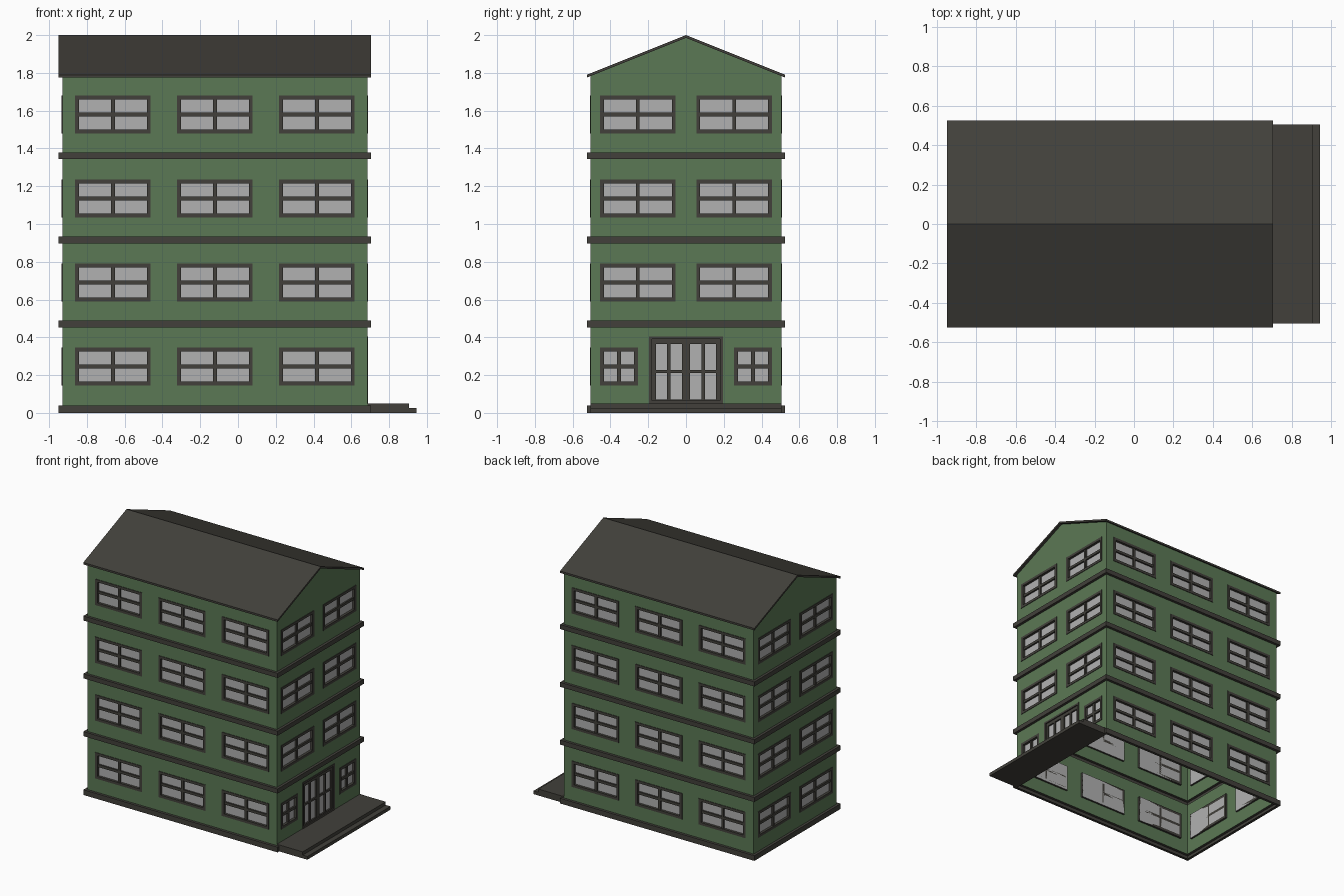
import bpy, bmesh
from mathutils import Vector

if "Cube" in bpy.data.objects:
    bpy.data.objects.remove(bpy.data.objects["Cube"])

X0, X1, Y = -0.93, 0.685, 0.505      # wall faces
XC, HX = (X0 + X1) / 2, (X1 - X0) / 2
LIP, PITCH, EAVE = 0.02, 0.445, 1.783


def material(name, rgb):
    m = bpy.data.materials.new(name)
    m.diffuse_color = (*rgb, 1)
    m.use_nodes = True
    m.node_tree.nodes["Principled BSDF"].inputs["Base Color"].default_value = m.diffuse_color
    return m


GREEN = material("green_wall", (0.105, 0.19, 0.09))
DARK = material("dark_trim", (0.054, 0.051, 0.043))
GLASS = material("pale_glass", (0.44, 0.44, 0.44))


def finish(name, bm, mat):
    me = bpy.data.meshes.new(name)
    bm.to_mesh(me)
    bm.free()
    me.materials.append(mat)
    ob = bpy.data.objects.new(name, me)
    bpy.context.collection.objects.link(ob)


def face(bm, pts):
    bm.faces.new([bm.verts.new(p) for p in pts])


def box(bm, lo, hi):
    """Axis-aligned box between two opposite corners."""
    c = [(a + b) / 2 for a, b in zip(lo, hi)]
    s = [abs(b - a) for a, b in zip(lo, hi)]
    for v in bmesh.ops.create_cube(bm, size=1)["verts"]:
        v.co = Vector([c[i] + v.co[i] * s[i] for i in range(3)])


class Side:
    """A wall plane: u runs along the wall, v up, d outward."""
    def __init__(self, name, origin, u, half):
        self.name, self.half = name, half
        self.o, self.u = Vector(origin), Vector(u)
        self.n = self.u.cross(Vector((0, 0, 1)))
        self.holes = []
        self.trim, self.glass = bmesh.new(), bmesh.new()

    def at(self, u, v, d=0):
        return self.o + self.u * u + Vector((0, 0, v)) + self.n * d

    def bar(self, u0, u1, v0, v1, d=0.004):
        box(self.trim, self.at(u0, v0, -0.015), self.at(u1, v1, d))

    def frame(self, u0, u1, v0, v1, t, d=0.004):
        self.bar(u0, u0 + t, v0, v1, d)
        self.bar(u1 - t, u1, v0, v1, d)
        self.bar(u0 + t, u1 - t, v0, v0 + t, d)
        self.bar(u0 + t, u1 - t, v1 - t, v1, d)

    def opening(self, u0, u1, v0, v1):
        self.holes.append((u0, u1, v0, v1))
        face(self.glass, [self.at(u, v, -0.015) for u, v in
                          ((u0, v0), (u1, v0), (u1, v1), (u0, v1))])

    def window(self, uc, floor, w=0.4):
        u0, u1, v0 = uc - w / 2, uc + w / 2, 0.145 + floor * PITCH
        v1, vm = v0 + 0.2, v0 + 0.1
        self.opening(u0, u1, v0, v1)
        self.frame(u0, u1, v0, v1, 0.02)
        self.bar(uc - 0.01, uc + 0.01, v0 + 0.02, v1 - 0.02, -0.003)
        for a, b in ((u0 + 0.02, uc - 0.01), (uc + 0.01, u1 - 0.02)):
            self.bar(a, b, vm - 0.01, vm + 0.01, -0.003)

    def door(self):
        self.opening(-0.195, 0.195, 0.05, 0.405)
        self.frame(-0.195, 0.195, 0.05, 0.405, 0.015)
        for s in (-1, 1):
            for a, b in ((0, 0.02), (0.083, 0.1), (0.16, 0.18)):
                u0, u1 = sorted((a * s, b * s))
                self.bar(u0, u1, 0.065, 0.39, -0.004)
            for a, b in ((0.02, 0.083), (0.1, 0.16)):
                u0, u1 = sorted((a * s, b * s))
                for v0, v1 in ((0.065, 0.07), (0.212, 0.227), (0.365, 0.39)):
                    self.bar(u0, u1, v0, v1, -0.004)

    def build(self, gable):
        # Wall sheet as a grid of cells, leaving out openings and bands
        holes = self.holes + [(-9, 9, a, b) for a, b in BANDS[1:]]
        us = sorted({round(u, 4) for h in holes for u in h[:2] if abs(u) < 5}
                    | {-self.half, self.half})
        vs = sorted({round(v, 4) for h in holes for v in h[2:]} | {0.04, EAVE})
        bm = bmesh.new()
        for u0, u1 in zip(us, us[1:]):
            for v0, v1 in zip(vs, vs[1:]):
                u, v = (u0 + u1) / 2, (v0 + v1) / 2
                if not any(a < u < b and c < v < d for a, b, c, d in holes):
                    face(bm, [self.at(*p) for p in
                              ((u0, v0), (u1, v0), (u1, v1), (u0, v1))])
        if gable:
            face(bm, [self.at(-Y, EAVE), self.at(Y, EAVE), self.at(0, 1.985)])
        bmesh.ops.remove_doubles(bm, verts=bm.verts, dist=1e-4)
        finish(self.name + "_wall", bm, GREEN)
        finish(self.name + "_window_frames", self.trim, DARK)
        finish(self.name + "_panes", self.glass, GLASS)


BANDS = [(0.0, 0.04)] + [(0.453 + i * PITCH, 0.488 + i * PITCH) for i in range(3)]

front = Side("front", (XC, -Y, 0), (1, 0, 0), HX)
back = Side("back", (XC, Y, 0), (-1, 0, 0), HX)
right = Side("right", (X1, 0, 0), (0, 1, 0), Y)
left = Side("left", (X0, 0, 0), (0, -1, 0), Y)

# Windows on every floor, entrance on the right side
for floor in range(4):
    for side in (front, back):
        for u in (-0.54, 0, 0.54):
            side.window(u, floor)
    for side in (left, right):
        for s in (-1, 1):
            if side is right and floor == 0:
                side.window(s * 0.355, 0, 0.2)
            else:
                side.window(s * 0.255, floor)
right.door()
for side in (front, back, left, right):
    side.build(side in (left, right))

# Base and storey bands: channel strips around the hollow shell
for i, (z0, z1) in enumerate(BANDS):
    bm = bmesh.new()
    rings = []
    for e, z in ((0, z0), (LIP, z0), (LIP, z1), (0, z1)):
        rings.append([bm.verts.new((XC + sx * (HX + e), sy * (Y + e), z))
                      for sx, sy in ((-1, -1), (1, -1), (1, 1), (-1, 1))])
    for a, b in zip(rings, rings[1:]):
        for k in range(4):
            j = (k + 1) % 4
            bm.faces.new((a[k], a[j], b[j], b[k]))
    finish("base_band" if i == 0 else f"storey_band_{i}", bm, DARK)

# Gabled roof: thin chevron extruded along x
bm = bmesh.new()
E = Y + LIP
chevron = [(-E, 1.775), (0, 1.985), (E, 1.775), (E, 1.79), (0, 2.0), (-E, 1.79)]
f = bm.faces.new([bm.verts.new((X0 - LIP, y, z)) for y, z in chevron])
ext = bmesh.ops.extrude_face_region(bm, geom=[f])["geom"]
bmesh.ops.translate(bm, vec=(X1 - X0 + 2 * LIP, 0, 0),
                    verts=[v for v in ext if isinstance(v, bmesh.types.BMVert)])
bmesh.ops.recalc_face_normals(bm, faces=bm.faces)
finish("roof", bm, DARK)

# Entrance porch and its step
for name, xa, xb, h in (("porch", X1, 0.905, 0.05), ("porch_step", 0.905, 0.945, 0.025)):
    bm = bmesh.new()
    box(bm, (xa, -Y, 0), (xb, Y, h))
    finish(name, bm, DARK)
